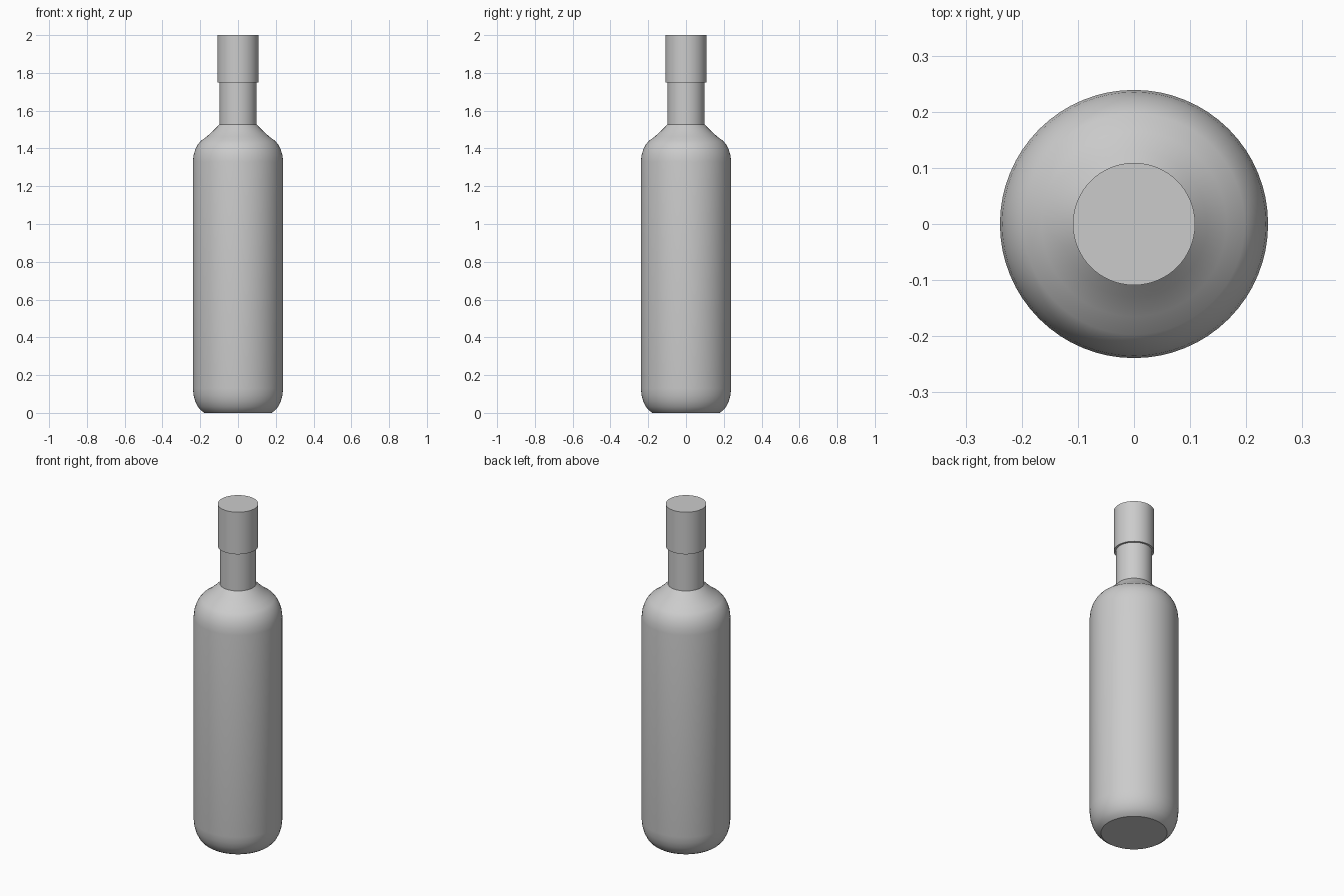
import bpy, bmesh, math

cube = bpy.data.objects.get("Cube")
if cube:
    bpy.data.objects.remove(cube, do_unlink=True)

SIDES = 64
grey = bpy.data.materials.new("plain_grey")
grey.use_nodes = True
colour = (0.6, 0.6, 0.6, 1)
grey.diffuse_color = colour
grey.node_tree.nodes["Principled BSDF"].inputs["Base Color"].default_value = colour


def lathe(name, profile):
    """Spin (radius, height) points about z and close both ends."""
    bm = bmesh.new()
    rings = []
    for r, z in profile:
        rings.append([bm.verts.new((r * math.cos(a), r * math.sin(a), z))
                      for a in (2 * math.pi * i / SIDES for i in range(SIDES))])
    for low, high in zip(rings, rings[1:]):
        for i in range(SIDES):
            j = (i + 1) % SIDES
            bm.faces.new((low[i], low[j], high[j], high[i]))
    bm.faces.new(rings[0][::-1])
    bm.faces.new(rings[-1])
    mesh = bpy.data.meshes.new(name)
    bm.to_mesh(mesh)
    bm.free()
    mesh.materials.append(grey)
    obj = bpy.data.objects.new(name, mesh)
    bpy.context.collection.objects.link(obj)
    bpy.ops.object.select_all(action='DESELECT')
    obj.select_set(True)
    bpy.context.view_layer.objects.active = obj
    bpy.ops.object.shade_smooth_by_angle(angle=math.radians(35))
    return obj


# Bottle: rounded base, straight body, rounded shoulder, sloped collar, neck
lathe("bottle_body", [
    (0.178, 0), (0.195, 0.012), (0.212, 0.032), (0.226, 0.06), (0.235, 0.092),
    (0.239, 0.13), (0.239, 1.33), (0.235, 1.365), (0.226, 1.395),
    (0.213, 1.42), (0.197, 1.44), (0.165, 1.463), (0.13, 1.495),
    (0.098, 1.527), (0.098, 1.76)])

# Cap: plain sleeve over the top of the neck
lathe("bottle_cap", [(0.109, 1.75), (0.109, 2)])
